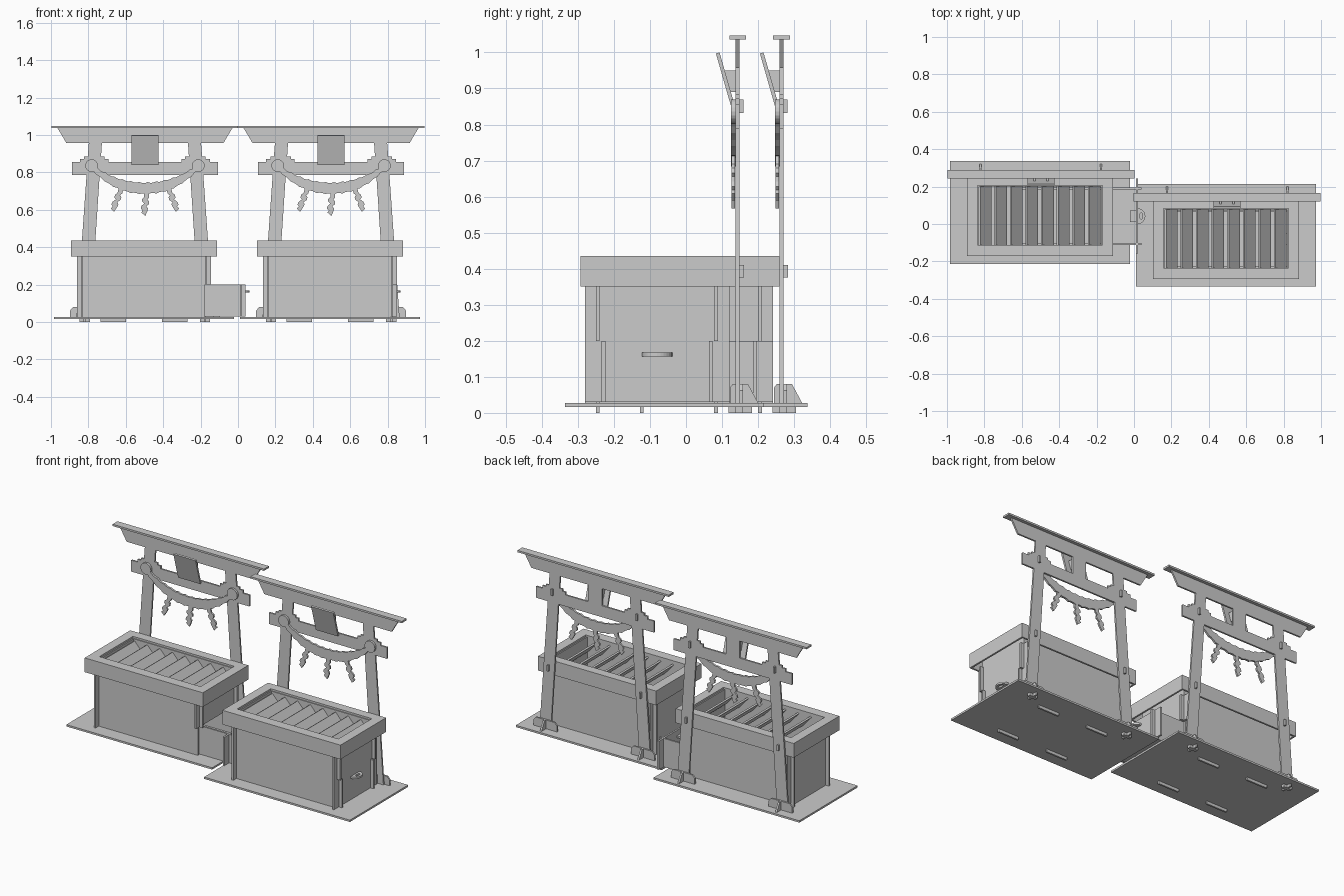
import bpy, bmesh, math
from mathutils import Vector

if "Cube" in bpy.data.objects:
    bpy.data.objects.remove(bpy.data.objects["Cube"])

grey = bpy.data.materials.new("plain_grey")
grey.diffuse_color = (0.6, 0.6, 0.6, 1)
grey.use_nodes = True
grey.node_tree.nodes["Principled BSDF"].inputs["Base Color"].default_value = grey.diffuse_color

T = 0.0105                      # board thickness
OX, OY, SIDE = 0.0, 0.0, ""     # current unit offset and name prefix


def finish(name, bm):
    bmesh.ops.remove_doubles(bm, verts=bm.verts, dist=1e-5)
    bmesh.ops.recalc_face_normals(bm, faces=bm.faces)
    me = bpy.data.meshes.new(SIDE + name)
    bm.to_mesh(me)
    bm.free()
    for p in me.polygons:
        p.use_smooth = False
    me.materials.append(grey)
    ob = bpy.data.objects.new(SIDE + name, me)
    ob.location = (OX, OY, 0)
    bpy.context.collection.objects.link(ob)
    return ob


def box(name, x0, x1, y0, y1, z0, z1):
    bm = bmesh.new()
    bmesh.ops.create_cube(bm, size=1)
    for v in bm.verts:
        v.co = Vector(((x0 + x1) / 2 + v.co.x * (x1 - x0),
                       (y0 + y1) / 2 + v.co.y * (y1 - y0),
                       (z0 + z1) / 2 + v.co.z * (z1 - z0)))
    return finish(name, bm)


def board(name, plane, loops, w0, w1):
    """Flat board from outline loops (first outer, rest holes), w0..w1 across the plane."""
    cu = bpy.data.curves.new("outline", 'CURVE')
    cu.dimensions, cu.fill_mode, cu.extrude = '2D', 'BOTH', (w1 - w0) / 2
    for pts in loops:
        s = cu.splines.new('POLY')
        s.points.add(len(pts) - 1)
        for p, (u, v) in zip(s.points, pts):
            p.co = (u, v, 0, 1)
        s.use_cyclic_u = True
    tmp = bpy.data.objects.new("outline", cu)
    bpy.context.collection.objects.link(tmp)
    dg = bpy.context.evaluated_depsgraph_get()
    me = bpy.data.meshes.new_from_object(tmp.evaluated_get(dg))
    bm = bmesh.new()
    bm.from_mesh(me)
    bpy.data.objects.remove(tmp)
    bpy.data.curves.remove(cu)
    bpy.data.meshes.remove(me)
    mid = (w0 + w1) / 2
    for v in bm.verts:
        a, b, c = v.co
        c += mid
        v.co = {'xz': (a, c, b), 'xy': (a, b, c), 'yz': (c, a, b)}[plane]
    return finish(name, bm)


def flip(pts):
    return [(-x, z) for x, z in reversed(pts)]


def rect(x0, x1, y0, y1):
    return [(x0, y0), (x1, y0), (x1, y1), (x0, y1)]


def gate():
    # posts, two beams and centre strut cut from one board
    half = [(0.467, 1.036), (0.42, 0.957), (0.30, 0.957), (0.3055, 0.885), (0.325, 0.885),
            (0.325, 0.872), (0.348, 0.872), (0.348, 0.855), (0.39, 0.855), (0.39, 0.787),
            (0.312, 0.787), (0.366, 0.028), (0.292, 0.028), (0.242, 0.787)]
    hole = [(0.045, 0.855), (0.195, 0.855), (0.195, 0.872), (0.215, 0.872),
            (0.215, 0.885), (0.235, 0.885), (0.23, 0.957), (0.045, 0.957)]
    board("gate_frame", 'xz', [half + flip(half), hole, flip(hole)], 0.138, 0.148)
    box("gate_cap", -0.5, 0.5, 0.12, 0.166, 1.036, 1.047)
    # tilted plaque and its brackets
    board("plaque", 'yz', [[(0.083, 0.997), (0.093, 1.0), (0.138, 0.843), (0.128, 0.84)]], -0.073, 0.073)
    for i, x in enumerate((-0.035, 0.035)):
        board(f"plaque_bracket_{i}", 'yz',
              [[(0.106, 0.95), (0.138, 0.95), (0.138, 0.89), (0.123, 0.89)]], x - T / 2, x + T / 2)
    # feet, tenons and pegs
    for s, n in ((-1, "left"), (1, "right")):
        x = 0.322 * s
        foot = [(-0.078, 0.028), (0.078, 0.028), (0.078, 0.062), (0.062, 0.08), (-0.062, 0.08), (-0.078, 0.062)]
        board(f"foot_plate_{n}", 'xz', [[(x + u, v) for u, v in foot]], 0.148, 0.158)
        board(f"foot_brace_{n}", 'yz',
              [[(0.122, 0.028), (0.2, 0.028), (0.172, 0.08), (0.13, 0.08), (0.122, 0.07)]], x - T / 2, x + T / 2)
        box(f"foot_brace_tab_{n}", x - T / 2, x + T / 2, 0.118, 0.183, 0, 0.017)
        box(f"foot_post_tab_{n}", x - 0.027, x + 0.027, 0.138, 0.158, 0, 0.017)
        box(f"rope_peg_{n}", 0.28 * s - T / 2, 0.28 * s + T / 2, 0.148, 0.16, 0.832, 0.87)
        box(f"rim_peg_{n}", 0.305 * s - T / 2, 0.305 * s + T / 2, 0.148, 0.161, 0.375, 0.41)


def rope():
    # crescent with gently rippled edges
    n = 36
    up, low = [], []
    for i in range(n + 1):
        t = -1 + 2 * i / n
        r = 0.005 * (i % 3 == 1)
        up.append((0.268 * t, 0.743 + 0.085 * abs(t) ** 2.1 + r))
        low.append((0.278 * t, 0.688 + 0.122 * abs(t) ** 2.3 - r))
    board("rope", 'xz', [up + low[::-1]], 0.125, 0.137)
    for s, nm in ((-1, "left"), (1, "right")):
        ring = [(0.285 * s + 0.034 * math.cos(a), 0.836 + 0.034 * math.sin(a))
                for a in (k * math.tau / 20 for k in range(20))]
        board(f"rope_ring_{nm}", 'xz', [ring], 0.1245, 0.1375)
    # zigzag paper streamers
    zig = [(-0.004, 0.012), (0.022, 0.012), (0.022, -0.02), (0.012, -0.03), (0.022, -0.04), (0.022, -0.055),
           (0.007, -0.068), (0.016, -0.078), (0.014, -0.09), (0.002, -0.119), (-0.02, -0.1),
           (-0.011, -0.09), (-0.022, -0.08), (-0.019, -0.066), (-0.004, -0.052), (-0.015, -0.042),
           (-0.015, -0.028), (-0.004, -0.018)]
    lean = [(x + 0.25 * z + 0.01, z) for x, z in zig]
    for nm, shape, x, z in (("left", lean, -0.148, 0.708), ("middle", zig, 0, 0.686),
                            ("right", flip(lean), 0.148, 0.708)):
        board(f"streamer_{nm}", 'xz', [[(x + u, z + v) for u, v in shape]], 0.126, 0.136)


def chest():
    b = -0.0055                 # chest centre in x
    box("base_plate", b - 0.4815, b + 0.4815, -0.335, 0.215, 0.017, 0.028)
    # front and back panels, notched at lower right for the drawer
    panel = [(b - 0.358, 0.028), (b + 0.327, 0.028), (b + 0.327, 0.2), (b + 0.358, 0.2),
             (b + 0.358, 0.35), (b + 0.33, 0.35), (b + 0.33, 0.424), (b - 0.33, 0.424),
             (b - 0.33, 0.35), (b - 0.358, 0.35)]
    for nm, y in (("front", -0.25), ("back", 0.078)):
        board(f"{nm}_panel", 'xz', [panel], y, y + T)
        for i, x in enumerate((b - 0.165, b + 0.165)):
            box(f"{nm}_panel_tab_{i}", x - 0.068, x + 0.068, y, y + T, 0, 0.017)
    box("left_panel", b - 0.3375, b - 0.327, -0.28, 0.12, 0.028, 0.35)
    box("right_panel", b + 0.327, b + 0.3375, -0.28, 0.12, 0.2, 0.35)
    for s, n in ((-1, "left"), (1, "right")):
        x = b + 0.332 * s
        box(f"{n}_upper_panel", x - T / 2, x + T / 2, -0.25, 0.0885, 0.35, 0.424)
    # rim: four walls under a framed top
    x0, x1, y0, y1 = b - 0.39, b + 0.39, -0.293, 0.137
    board("rim_walls", 'xy', [rect(x0, x1, y0, y1), rect(x0 + T, x1 - T, y0 + T, y1 - T)], 0.35, 0.424)
    board("rim_top", 'xy', [rect(x0, x1, y0, y1), rect(b - 0.334, b + 0.334, -0.234, 0.083)], 0.424, 0.435)
    # slanted slats
    for i in range(8):
        x = b - 0.328 + i * 0.0835
        board(f"slat_{i}", 'xz', [[(x, 0.408), (x + 0.009, 0.413), (x + 0.068, 0.347), (x + 0.059, 0.342)]],
              -0.2395, 0.078)


def drawer(d):
    b = -0.0055 + d
    box("drawer_face", b + 0.327, b + 0.3375, -0.28, 0.12, 0.03, 0.2)
    for nm, y in (("front", -0.234), ("back", 0.0635)):
        side = [(b - 0.31, 0.03), (b + 0.358, 0.03), (b + 0.358, 0.2), (b - 0.31, 0.2)]
        board(f"drawer_{nm}_side", 'xz', [side], y, y + T)
    box("drawer_end", b - 0.31, b - 0.2995, -0.2235, 0.0635, 0.03, 0.2)
    box("drawer_floor", b - 0.2995, b + 0.327, -0.2235, 0.0635, 0.032, 0.042)
    # rounded handle pushed through the face
    xf = b + 0.3375
    arc = [(xf + 0.04 * math.sin(a), -0.08 - 0.042 * math.cos(a)) for a in (k * math.pi / 14 for k in range(15))]
    tongue = [(xf, -0.05), (xf - 0.042, -0.05), (xf - 0.042, -0.11), (xf, -0.11)]
    slot = [(xf + 0.018 + 0.008 * math.cos(a), -0.08 + 0.018 * math.sin(a))
            for a in (k * math.tau / 12 for k in range(12))]
    board("drawer_handle", 'xy', [arc + tongue, slot], 0.157, 0.168)


# two units, the left one set back with its drawer pulled out
for SIDE, OX, OY, pull in (("left_unit_", -0.4975, 0.122, 0.186), ("right_unit_", 0.4975, 0.0, 0.0)):
    gate()
    rope()
    chest()
    drawer(pull)
